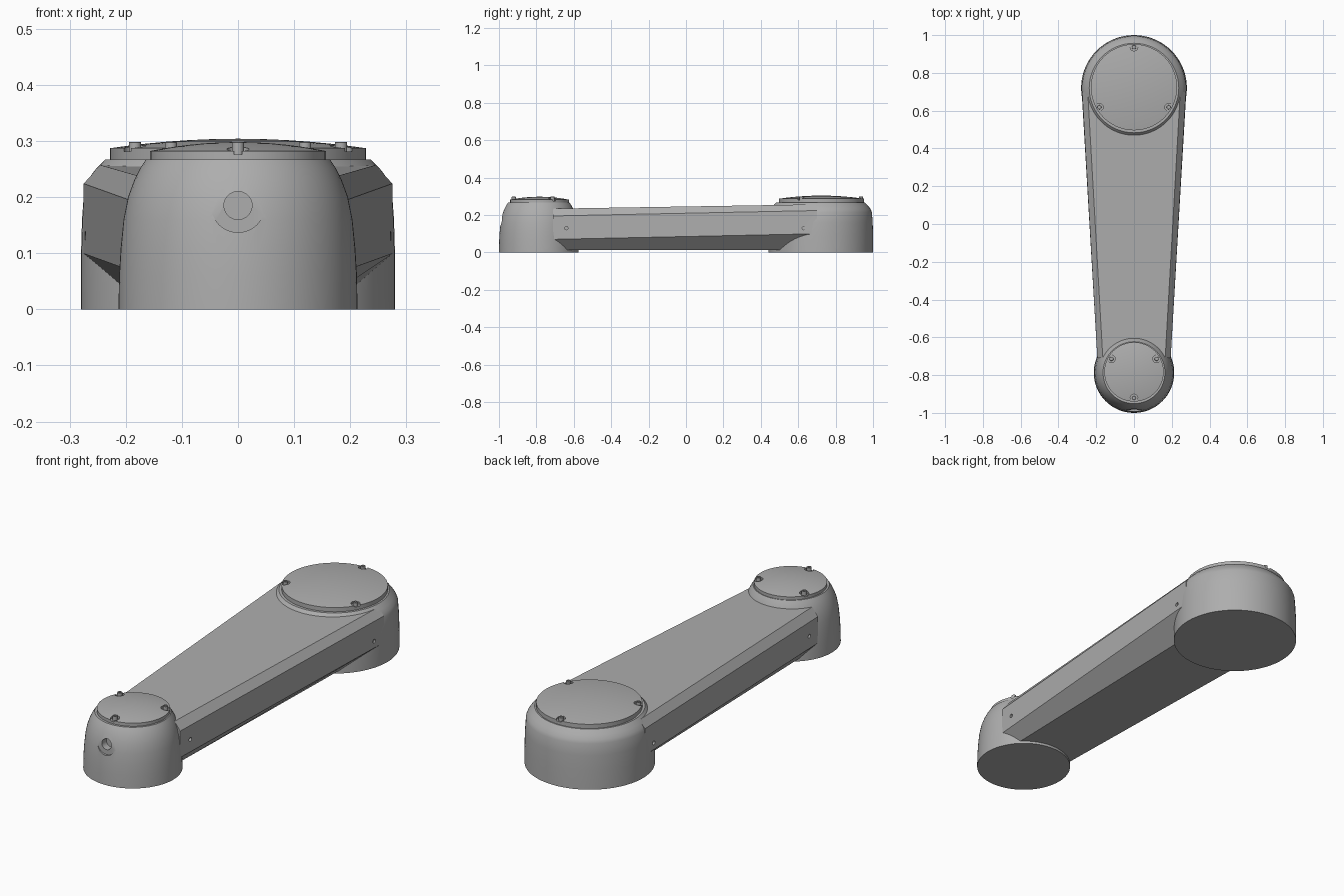
import bpy, bmesh
from math import sin, cos, pi, radians
from mathutils import Matrix, Vector

cube = bpy.data.objects.get("Cube")
if cube:
    bpy.data.objects.remove(cube, do_unlink=True)

grey = bpy.data.materials.new("satin grey")
grey.use_nodes = True
grey.diffuse_color = (0.42, 0.42, 0.42, 1)
grey.node_tree.nodes["Principled BSDF"].inputs["Base Color"].default_value = (0.42, 0.42, 0.42, 1)


def finish(bm, name):
    bmesh.ops.recalc_face_normals(bm, faces=bm.faces)
    mesh = bpy.data.meshes.new(name)
    bm.to_mesh(mesh)
    bm.free()
    mesh.materials.append(grey)
    obj = bpy.data.objects.new(name, mesh)
    bpy.context.collection.objects.link(obj)
    return obj


def lathe(name, profile, x, y, sides=72):
    """Turn (radius, z) points about a vertical axis; radius 0 closes the end."""
    bm = bmesh.new()
    rings = []
    for r, z in profile:
        if r == 0:
            rings.append([bm.verts.new((x, y, z))] * sides)
        else:
            rings.append([bm.verts.new((x + r * cos(2 * pi * i / sides),
                                        y + r * sin(2 * pi * i / sides), z))
                          for i in range(sides)])
    for low, high in zip(rings, rings[1:]):
        for i in range(sides):
            j = (i + 1) % sides
            corners = list(dict.fromkeys((low[i], low[j], high[j], high[i])))
            bm.faces.new(corners)
    return finish(bm, name)


def drill(obj, holes):
    """Cut cylinders given as (centre, axis, radius, depth)."""
    for centre, axis, radius, depth in holes:
        bm = bmesh.new()
        turn = Vector(axis).to_track_quat("Z", "Y").to_matrix().to_4x4()
        bmesh.ops.create_cone(bm, cap_ends=True, segments=32, radius1=radius, radius2=radius,
                              depth=depth, matrix=Matrix.Translation(centre) @ turn)
        cutter = finish(bm, "cutter")
        cutter.hide_render = True
        mod = obj.modifiers.new("hole", "BOOLEAN")
        mod.operation = "DIFFERENCE"
        mod.solver = "EXACT"
        mod.object = cutter
        bpy.context.view_layer.objects.active = obj
        bpy.ops.object.modifier_apply(modifier=mod.name)
        bpy.data.objects.remove(cutter, do_unlink=True)


def smooth(obj, angle=25):
    bpy.ops.object.select_all(action="DESELECT")
    obj.select_set(True)
    bpy.context.view_layer.objects.active = obj
    bpy.ops.object.shade_smooth_by_angle(angle=radians(angle))


def cap_with_bolts(prefix, y, radius, rim, crown, bolt_ring, first_angle):
    # Shallow domed cover
    steps = 8
    dome = [(radius * cos(pi / 2 * i / steps), rim + (crown - rim) * sin(pi / 2 * i / steps) ** 2)
            for i in range(steps)]
    cap = lathe(prefix + "_cap", [(0, 0.262), (radius, 0.262)] + dome + [(0, crown)], 0, y)
    spots = [(bolt_ring * cos(a), y + bolt_ring * sin(a))
             for a in (first_angle + k * 2 * pi / 3 for k in range(3))]
    floor = rim - 0.006
    drill(cap, [((bx, by, floor + 0.05), (0, 0, 1), 0.02, 0.1) for bx, by in spots])
    smooth(cap)
    # Socket-head bolts in the rim pockets
    for k, (bx, by) in enumerate(spots):
        bolt = lathe(f"{prefix}_bolt_{k + 1}",
                     [(0, floor - 0.005), (0.011, floor - 0.005), (0.011, 0.297), (0.01, 0.298),
                      (0.006, 0.298), (0.006, 0.291), (0, 0.291)], bx, by, 18)
        smooth(bolt)


BIG_Y, SMALL_Y = 0.72, -0.787

# Large joint housing
large_housing = lathe("large_housing", [
    (0, 0), (0.28, 0), (0.28, 0.09), (0.278, 0.16), (0.274, 0.215), (0.268, 0.23),
    (0.256, 0.247), (0.237, 0.267), (0, 0.267)], 0, BIG_Y)
smooth(large_housing)

# Small joint housing with counterbored port on the front
small_housing = lathe("small_housing", [
    (0, 0), (0.213, 0), (0.212, 0.06), (0.209, 0.11), (0.204, 0.16), (0.196, 0.2),
    (0.185, 0.23), (0.174, 0.252), (0.164, 0.267), (0, 0.267)], 0, SMALL_Y)
front = (0, 1, 0)
drill(small_housing, [((0, -1.034, 0.185), front, 0.048, 0.1),
                      ((0, -1.0, 0.185), front, 0.025, 0.1)])
smooth(small_housing)

# Tapered arm: half sections (x, z) mirrored and bridged
small_end = [(0.145, 0.012), (0.194, 0.07), (0.194, 0.195), (0.165, 0.234)]
big_end = [(0.18, 0.012), (0.277, 0.1), (0.275, 0.224), (0.245, 0.257)]
bm = bmesh.new()
loops = []
for y, half in ((-0.71, small_end), (0.7, big_end)):
    section = half + [(-x, z) for x, z in reversed(half)]
    loops.append([bm.verts.new((x, y, z)) for x, z in section])
    bm.faces.new(loops[-1])
for i in range(8):
    j = (i + 1) % 8
    bm.faces.new((loops[0][i], loops[0][j], loops[1][j], loops[1][i]))
arm = finish(bm, "arm")
# Small side holes near both ends
drill(arm, [((side * x, y, 0.13), (1, 0, 0), 0.009, 0.03)
            for side in (1, -1) for x, y in ((0.198, -0.64), (0.273, 0.63))])

cap_with_bolts("large", BIG_Y + 0.004, 0.228, 0.287, 0.304, 0.212, pi / 2)
cap_with_bolts("small", SMALL_Y + 0.004, 0.157, 0.282, 0.298, 0.138, -pi / 2)
